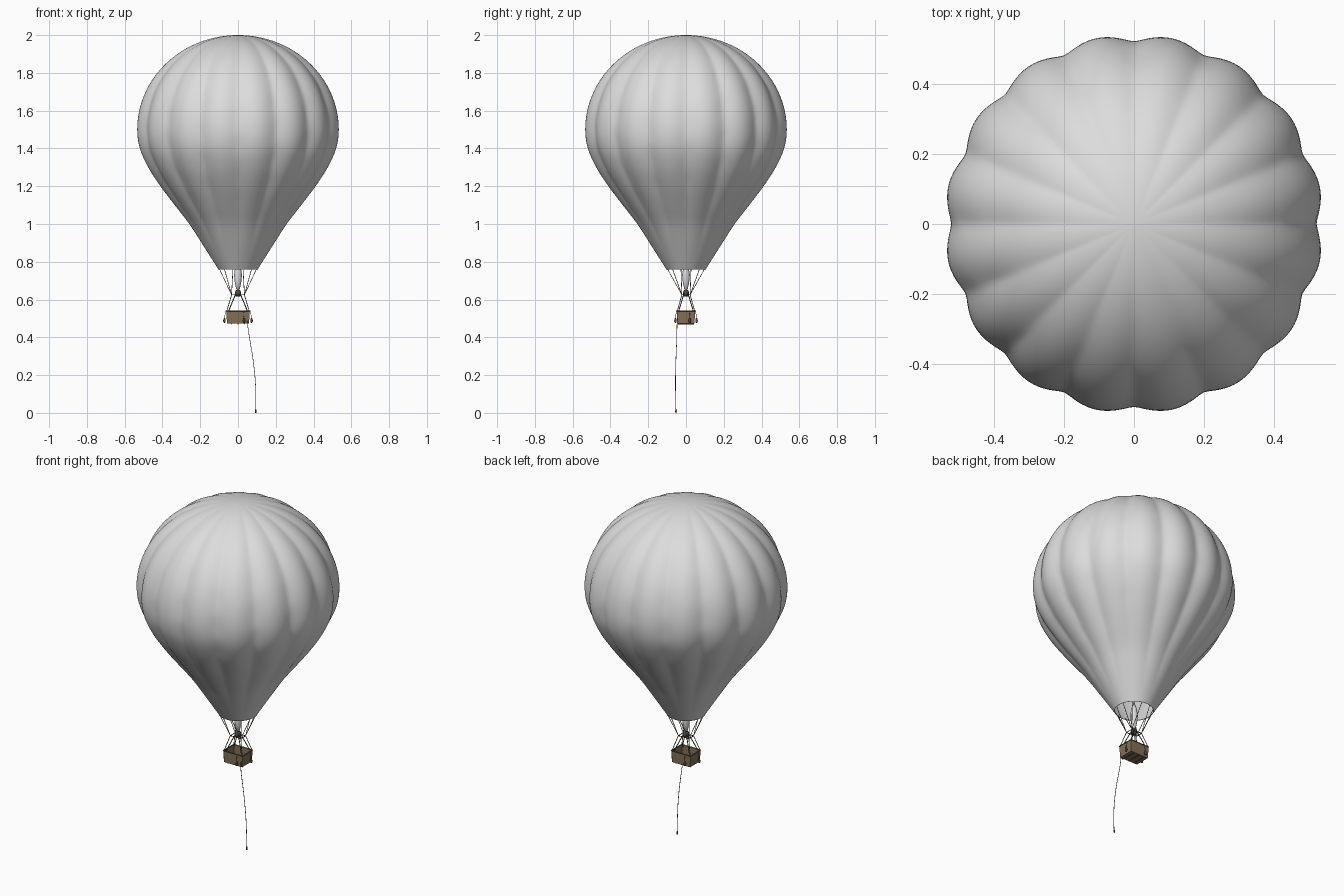
import bpy, bmesh, math
from math import sin, cos, pi
from mathutils import Vector

cube = bpy.data.objects.get("Cube")
if cube:
    bpy.data.objects.remove(cube, do_unlink=True)


def material(name, rgb):
    m = bpy.data.materials.new(name)
    m.use_nodes = True
    m.diffuse_color = (*rgb, 1)
    m.node_tree.nodes["Principled BSDF"].inputs["Base Color"].default_value = (*rgb, 1)
    return m


FABRIC = material("pale grey fabric", (0.72, 0.72, 0.72))
WICKER = material("brown wicker", (0.23, 0.165, 0.095))
TRIM = material("dark brown trim", (0.11, 0.076, 0.045))
ROPE = material("rope brown", (0.17, 0.135, 0.09))
METAL = material("dark metal", (0.08, 0.068, 0.055))


def finish(name, bm, mat, smooth=True):
    bmesh.ops.recalc_face_normals(bm, faces=bm.faces)
    mesh = bpy.data.meshes.new(name)
    bm.to_mesh(mesh)
    bm.free()
    mesh.materials.append(mat)
    for p in mesh.polygons:
        p.use_smooth = smooth
    obj = bpy.data.objects.new(name, mesh)
    bpy.context.collection.objects.link(obj)
    return obj


def lines(name, paths, radius, mat, cyclic=False, kind="POLY"):
    """Round cords along a list of point paths."""
    cu = bpy.data.curves.new(name, "CURVE")
    cu.dimensions = "3D"
    cu.bevel_depth = radius
    cu.bevel_resolution = 1
    cu.use_fill_caps = True
    for path in paths:
        sp = cu.splines.new(kind)
        sp.points.add(len(path) - 1)
        for p, co in zip(sp.points, path):
            p.co = (*co, 1)
        sp.use_cyclic_u = cyclic
        if kind == "NURBS":
            sp.use_endpoint_u = True
            sp.order_u = 3
    cu.materials.append(mat)
    obj = bpy.data.objects.new(name, cu)
    bpy.context.collection.objects.link(obj)
    return obj


def lathe(name, profile, mat, sides=16, lobe=None):
    """Revolve (radius, z) points; lobe scales the radius by angle and height."""
    bm = bmesh.new()
    rings = []
    for r, z in profile:
        if r < 1e-4:
            rings.append([bm.verts.new((0, 0, z))])
            continue
        ring = []
        for i in range(sides):
            a = 2 * pi * i / sides
            k = r * (lobe(a, z) if lobe else 1)
            ring.append(bm.verts.new((k * cos(a), k * sin(a), z)))
        rings.append(ring)
    for lo, hi in zip(rings, rings[1:]):
        for i in range(sides):
            j = (i + 1) % sides
            quad = [lo[i % len(lo)], lo[j % len(lo)], hi[j % len(hi)], hi[i % len(hi)]]
            bm.faces.new(list(dict.fromkeys(quad)))
    return finish(name, bm, mat)


def catmull(pts, steps):
    """Smooth curve through all but the first and last point."""
    v = [Vector(p) for p in pts]
    out = []
    for a, b, c, d in zip(v, v[1:], v[2:], v[3:]):
        for s in range(steps):
            t = s / steps
            out.append(0.5 * (2 * b + (c - a) * t + (2 * a - 5 * b + 4 * c - d) * t * t
                              + (3 * b - a - 3 * c + d) * t ** 3))
    return out


# Envelope: teardrop with sixteen softly puffed gores and slightly wrinkled seams
LOW = [(0.035, 0.65), (0.104, 0.76), (0.187, 0.89), (0.258, 1.0), (0.334, 1.1), (0.408, 1.2),
       (0.472, 1.3), (0.516, 1.4), (0.53, 1.5), (0.518, 1.6)]
profile = [tuple(p) for p in catmull(LOW, 6)]
profile += [(0.53 * cos(t), 1.5 + 0.5 * sin(t)) for t in (pi / 2 * i / 32 for i in range(33))]


def gore(a, z):
    h = min(1, max(0, (z - 0.76) / 0.5))
    puff = h * h * (3 - 2 * h)
    s = math.sqrt((sin(8 * a) ** 2 + 0.03) / 1.03)
    wrinkle = 0.003 * sin(z * 40 + 3 * round(a * 8 / pi)) * (1 - s) ** 2
    return 1 + puff * (0.021 - 0.045 * (1 - s) + wrinkle)


lathe("envelope", profile, FABRIC, 16 * 14, gore)


def circle(r, z, n):
    return [(r * cos(2 * pi * (i + 0.5) / n), r * sin(2 * pi * (i + 0.5) / n), z) for i in range(n)]


# Mouth ropes gather in four bunches at the load frame, then run to the basket corners
FRAME_Z, MOUTH_Z, RIM_Z = 0.625, 0.765, 0.54
BX, BY = 0.062, 0.048
FX, FY = 0.034, 0.022
corners = [(-1, -1), (1, -1), (1, 1), (-1, 1)]


def rectangle(x, y, z):
    return [(sx * x, sy * y, z) for sx, sy in corners]


frame = rectangle(FX, FY, FRAME_Z)
mouth_ropes = [[p, (math.copysign(FX, p[0]), math.copysign(FY, p[1]), FRAME_Z)]
               for p in circle(0.103, MOUTH_Z, 12)]
lines("mouth_ropes", mouth_ropes, 0.0017, ROPE)
lines("mouth_hem", [circle(0.104, 0.761, 32)], 0.0015, FABRIC, True)
lines("load_frame", [frame], 0.0022, TRIM, True)
lines("basket_ropes", list(zip(frame, rectangle(BX * 0.95, BY * 0.95, RIM_Z))), 0.002, ROPE)
lines("burner_struts", list(zip(rectangle(0.009, 0.009, 0.638), rectangle(BX * 0.8, BY * 0.8, RIM_Z))),
      0.0026, TRIM)

# Burner, with the pale teardrop plume above it
lathe("burner", [(0, 0.615), (0.012, 0.617), (0.016, 0.624), (0.016, 0.642), (0.01, 0.65), (0, 0.65)], METAL, 12)
lathe("burner_plume", [(0, 0.648), (0.009, 0.655), (0.017, 0.69), (0.021, 0.73),
                       (0.015, 0.77), (0, 0.82)], FABRIC, 14)

# Basket: slightly tapered open box
bm = bmesh.new()
bmesh.ops.create_cube(bm, size=2)
for v in bm.verts:
    k = 1 if v.co.z > 0 else 0.94
    v.co = (v.co.x * BX * k, v.co.y * BY * k, RIM_Z if v.co.z > 0 else 0.472)
top = max(bm.faces, key=lambda f: f.calc_center_median().z)
bmesh.ops.inset_region(bm, faces=[top], thickness=0.005)
floor = bmesh.ops.extrude_discrete_faces(bm, faces=[top])["faces"][0]
bmesh.ops.translate(bm, verts=floor.verts, vec=(0, 0, -0.056))
finish("basket", bm, WICKER, False)

lines("basket_rim", [rectangle(BX, BY, RIM_Z)], 0.0028, TRIM, True)
lines("basket_skids", [[(x, -BY * 0.9, 0.471), (x, BY * 0.9, 0.471)] for x in (-0.035, 0, 0.035)],
      0.0025, TRIM)

# Ballast bags hung over the rim
spots = [(-0.072, -0.02), (0.072, 0.02), (0.032, -0.056), (-0.032, 0.056)]
for i, (x, y) in enumerate(spots):
    bag = lathe(f"ballast_bag_{i + 1}", [(0, 0.476), (0.005, 0.478), (0.007, 0.487),
                                         (0.005, 0.498), (0.002, 0.503), (0, 0.503)], TRIM, 10)
    bag.location = (x, y, 0)
lines("bag_cords", [[(x, y, 0.502), (x * 0.9, y * 0.9, RIM_Z + 0.002)] for x, y in spots], 0.0012, ROPE)

# Trailing drag rope with a small weight at its end
trail = [(0.047, -0.044, 0.54), (0.05, -0.048, 0.47), (0.06, -0.048, 0.4), (0.078, -0.053, 0.3),
         (0.092, -0.056, 0.18), (0.095, -0.055, 0.08), (0.094, -0.053, 0.01)]
lines("drag_rope", [trail], 0.0016, ROPE, kind="NURBS")
weight = lathe("drag_weight", [(0, 0), (0.004, 0.001), (0.0045, 0.012), (0.002, 0.02), (0, 0.02)], TRIM, 10)
weight.location = (0.094, -0.053, 0)
